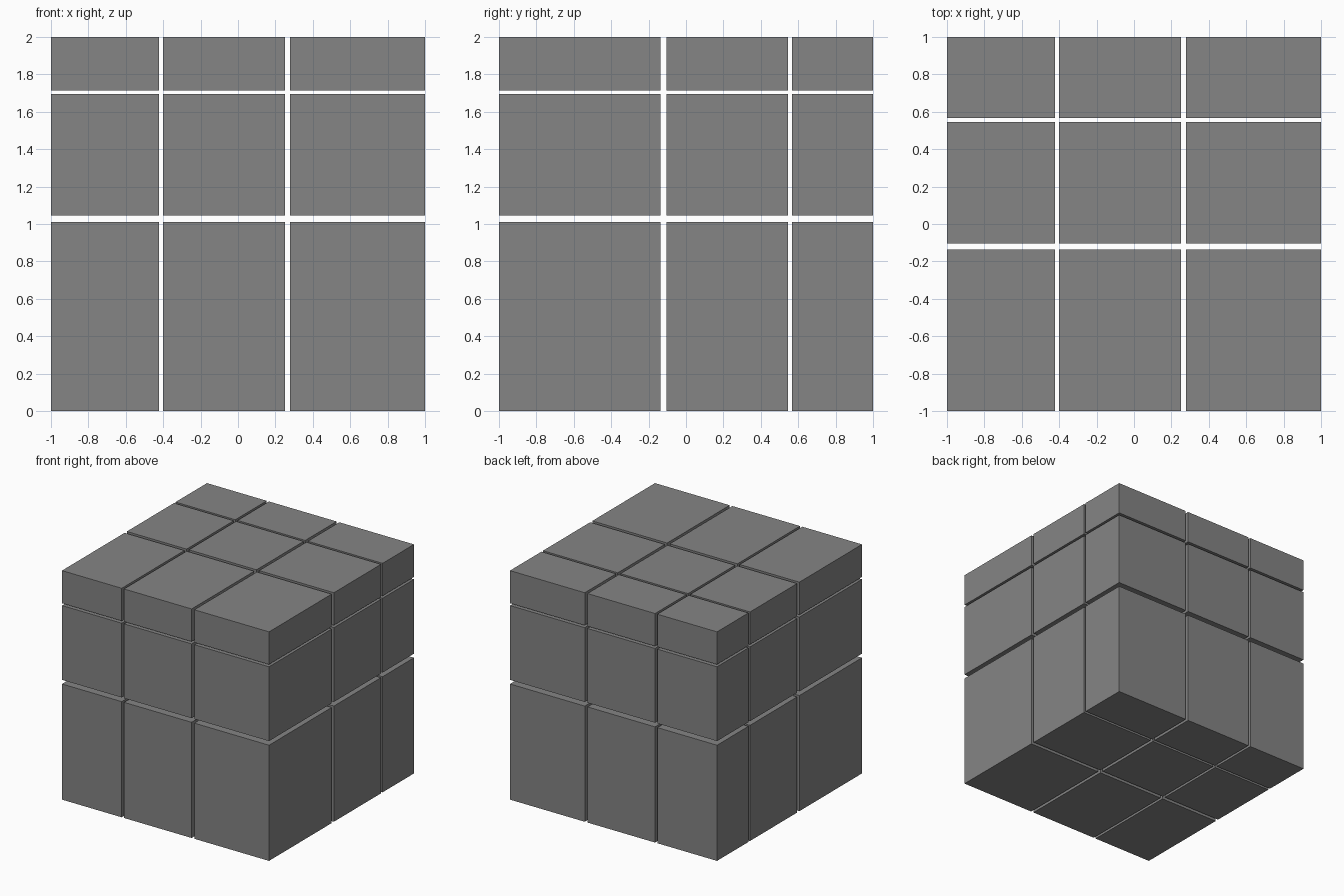
import bpy
from mathutils import Vector

if "Cube" in bpy.data.objects:
    bpy.data.objects.remove(bpy.data.objects["Cube"])

# Start and end of each block along the three axes (unequal layers with open gaps)
XS = [(-1.0, -0.423), (-0.401, 0.252), (0.278, 1.0)]
YS = [(-1.0, -0.136), (-0.105, 0.545), (0.567, 1.0)]
ZS = [(0.0, 1.010), (1.046, 1.695), (1.715, 2.0)]
COLS = ("left", "middle", "right")
ROWS = ("front", "centre", "back")
LAYERS = ("bottom", "mid", "top")

# Dark grey finish
dark = bpy.data.materials.new("dark_grey")
dark.diffuse_color = (0.233, 0.233, 0.233, 1)
dark.use_nodes = True
dark.node_tree.nodes["Principled BSDF"].inputs["Base Color"].default_value = dark.diffuse_color


def block(name, lo, hi):
    lo, hi = Vector(lo), Vector(hi)
    bpy.ops.mesh.primitive_cube_add(size=1, location=(lo + hi) / 2)
    ob = bpy.context.object
    ob.name = name
    ob.scale = hi - lo
    bpy.ops.object.transform_apply(location=False, rotation=False, scale=True)
    ob.data.materials.append(dark)


# 3 x 3 x 3 grid of separate blocks
for layer, z in zip(LAYERS, ZS):
    for row, y in zip(ROWS, YS):
        for col, x in zip(COLS, XS):
            block(f"block_{layer}_{row}_{col}", (x[0], y[0], z[0]), (x[1], y[1], z[1]))
